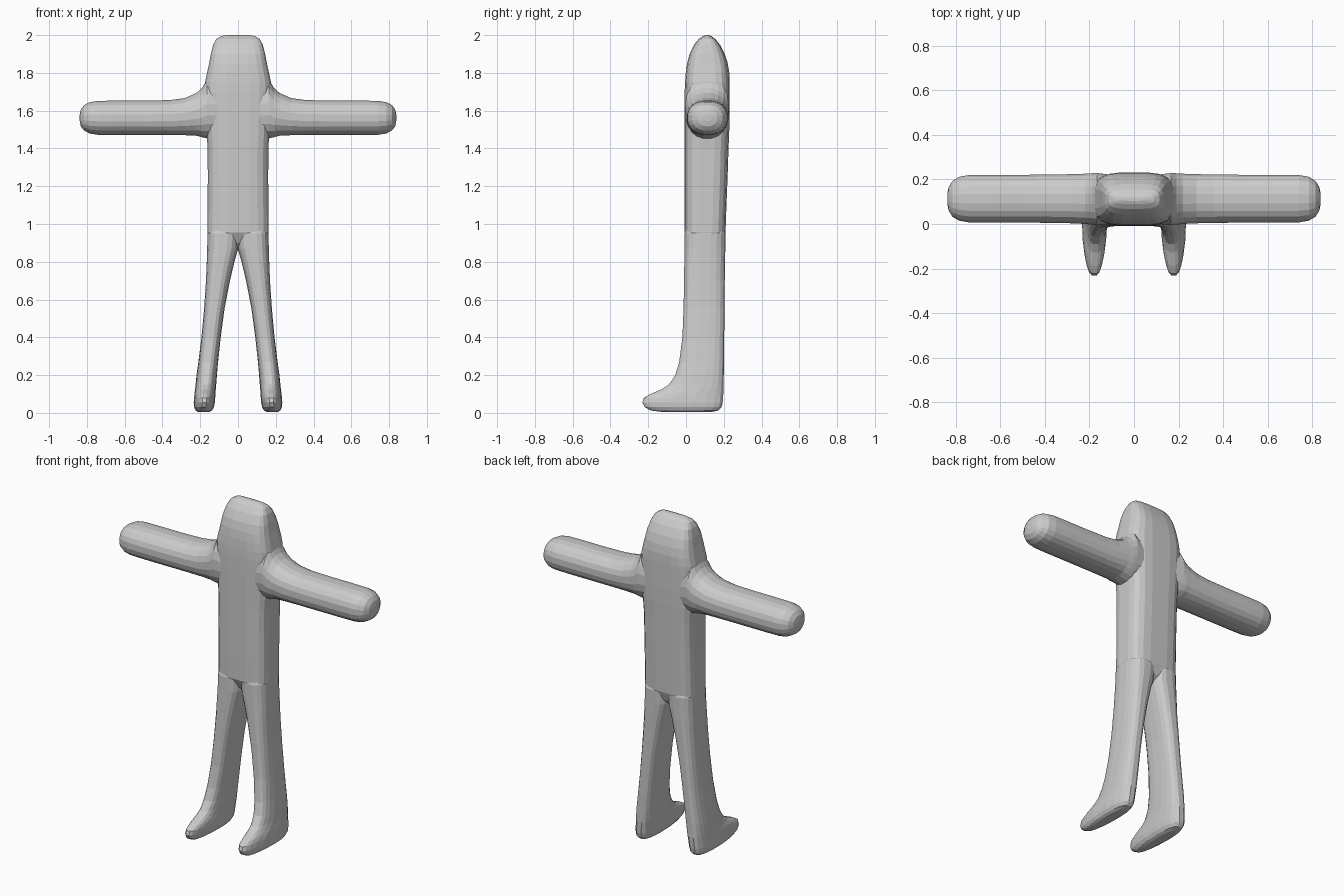
import bpy, bmesh, math

grey = bpy.data.materials.new("plain grey")
grey.diffuse_color = (0.6, 0.6, 0.6, 1)


def ring(u0, u1, v0, v1, power, taper, n=20):
    """Rounded-rectangle section; taper narrows the low-v end."""
    pts = []
    for i in range(n):
        a = 2 * math.pi * (i + 0.5) / n
        c, s = math.cos(a), math.sin(a)
        cu = math.copysign(abs(c) ** (2 / power), c)
        cv = math.copysign(abs(s) ** (2 / power), s)
        cu *= 1 - taper * max(0, -cv)
        pts.append(((u0 + u1) / 2 + cu * (u1 - u0) / 2,
                    (v0 + v1) / 2 + cv * (v1 - v0) / 2))
    return pts


def loft(name, sections, place, power, taper=None):
    """Skin sections (t, u0, u1, v0, v1) into a closed solid."""
    bm = bmesh.new()
    rings = []
    for i, (t, *box) in enumerate(sections):
        k = taper[i] if taper else 0
        rings.append([bm.verts.new(place(t, u, v)) for u, v in ring(*box, power, k)])
    n = len(rings[0])
    for a, b in zip(rings, rings[1:]):
        for i in range(n):
            j = (i + 1) % n
            bm.faces.new((a[i], a[j], b[j], b[i]))
    bm.faces.new(rings[0])
    bm.faces.new(rings[-1])
    bmesh.ops.recalc_face_normals(bm, faces=bm.faces)
    me = bpy.data.meshes.new(name)
    bm.to_mesh(me)
    bm.free()
    me.materials.append(grey)
    ob = bpy.data.objects.new(name, me)
    bpy.context.collection.objects.link(ob)
    return ob


# Torso and head: z, half width, y front, y back
trunk = [(0.86, 0.10, 0.06, 0.15), (0.90, 0.145, 0.02, 0.19), (0.955, 0.163, -0.008, 0.21),
         (1.1, 0.162, -0.009, 0.215), (1.25, 0.161, -0.009, 0.221), (1.4, 0.162, -0.009, 0.226),
         (1.5, 0.168, -0.009, 0.23), (1.6, 0.172, -0.009, 0.232), (1.7, 0.178, -0.008, 0.232),
         (1.75, 0.176, -0.006, 0.232), (1.8, 0.165, -0.002, 0.23), (1.85, 0.154, 0.005, 0.222),
         (1.9, 0.145, 0.018, 0.206), (1.95, 0.132, 0.043, 0.18), (1.98, 0.115, 0.068, 0.155),
         (1.995, 0.09, 0.09, 0.133), (2.0, 0.06, 0.104, 0.12)]
body = loft("body", [(z, -w, w, y0, y1) for z, w, y0, y1 in trunk],
            lambda t, u, v: (u, v, t), 3.6)

# Arms in one piece through the shoulders: x, y front, y back, z low, z high
half_arm = [(0.10, 0.0, 0.222, 1.46, 1.74), (0.165, -0.006, 0.23, 1.452, 1.765),
            (0.19, -0.004, 0.229, 1.458, 1.722), (0.22, -0.001, 0.227, 1.466, 1.695),
            (0.28, 0.002, 0.225, 1.469, 1.668), (0.36, 0.004, 0.223, 1.47, 1.657),
            (0.5, 0.005, 0.222, 1.47, 1.654), (0.65, 0.005, 0.222, 1.47, 1.654),
            (0.74, 0.006, 0.221, 1.471, 1.653), (0.785, 0.014, 0.213, 1.478, 1.646),
            (0.815, 0.032, 0.194, 1.494, 1.63), (0.832, 0.06, 0.166, 1.517, 1.607),
            (0.838, 0.09, 0.136, 1.545, 1.58)]
arm_sections = [(-s[0], *s[1:]) for s in reversed(half_arm)] + half_arm
arms = loft("arms", arm_sections, lambda t, u, v: (t, u, v), 2.3)

# Leg and foot: z, inner x, outer x, toe y, heel y, toe taper
leg = [(0.004, 0.155, 0.21, -0.12, 0.13, 0.3), (0.012, 0.138, 0.224, -0.185, 0.172, 0.3),
       (0.03, 0.127, 0.233, -0.22, 0.19, 0.3), (0.055, 0.122, 0.235, -0.233, 0.196, 0.3),
       (0.08, 0.12, 0.233, -0.225, 0.198, 0.3), (0.10, 0.119, 0.231, -0.19, 0.199, 0.28),
       (0.125, 0.117, 0.228, -0.13, 0.2, 0.25), (0.15, 0.115, 0.225, -0.092, 0.2, 0.2),
       (0.2, 0.111, 0.22, -0.058, 0.201, 0.12), (0.27, 0.105, 0.21, -0.037, 0.202, 0.06),
       (0.4, 0.091, 0.194, -0.02, 0.203, 0), (0.55, 0.071, 0.18, -0.014, 0.205, 0),
       (0.7, 0.042, 0.17, -0.011, 0.206, 0), (0.8, 0.018, 0.166, -0.01, 0.208, 0),
       (0.87, -0.002, 0.164, -0.009, 0.209, 0), (0.95, -0.01, 0.162, -0.008, 0.21, 0),
       (1.0, 0.01, 0.15, 0.01, 0.19, 0)]
legs = [loft(name, [(s[0], *s[1:5]) for s in leg],
             lambda t, u, v, k=side: (k * u, v, t), 2.8, [s[5] for s in leg])
        for name, side in (("right_leg", 1), ("left_leg", -1))]

# Fuse everything into one skin
for part in [arms] + legs:
    mod = body.modifiers.new("join " + part.name, 'BOOLEAN')
    mod.operation = 'UNION'
    mod.solver = 'EXACT'
    mod.object = part
    bpy.context.view_layer.objects.active = body
    bpy.ops.object.modifier_apply(modifier=mod.name)
    bpy.data.objects.remove(part)
body.name = "figure"
